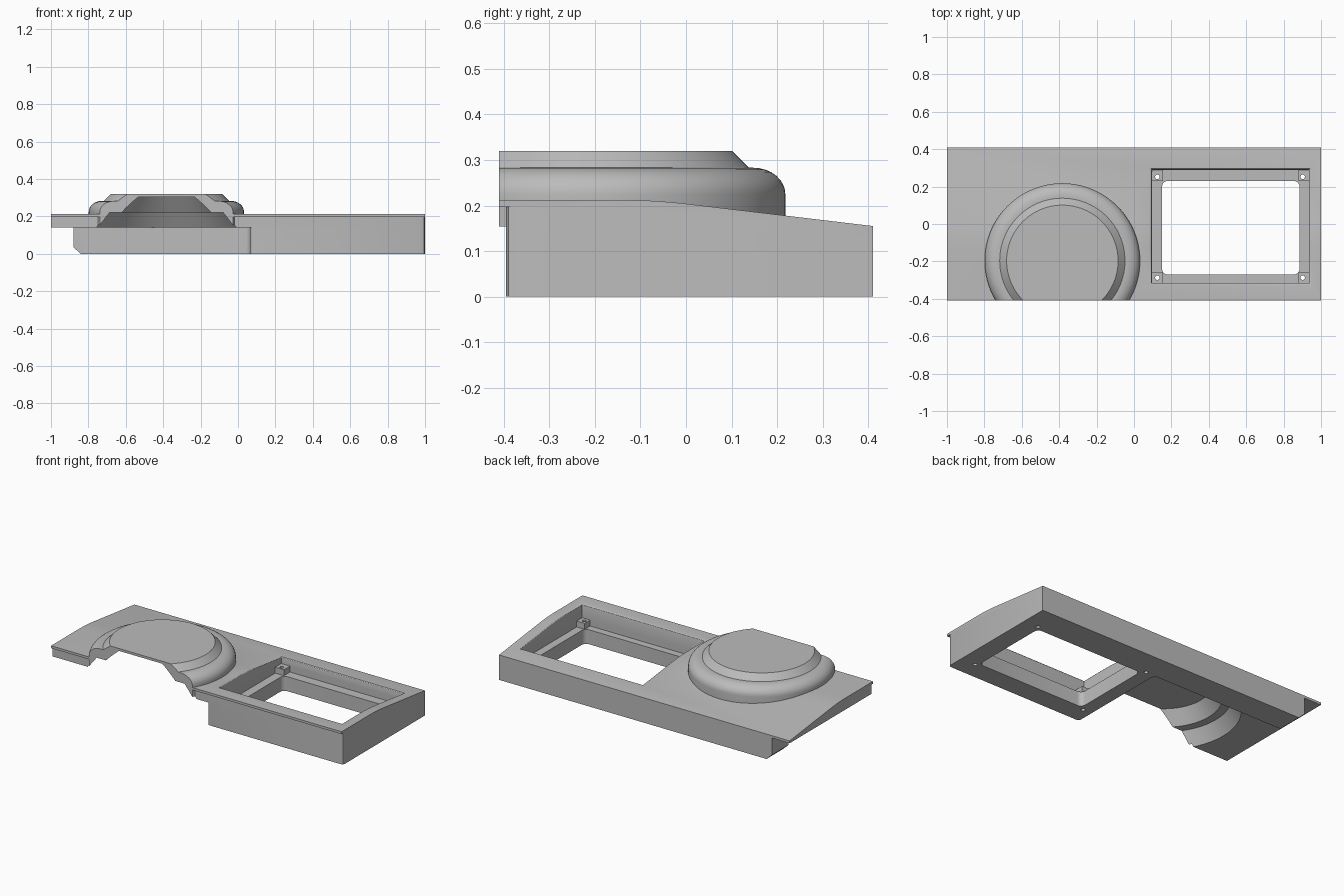
import bpy, bmesh, math
from mathutils import Vector

old = bpy.data.objects.get("Cube")
if old:
    bpy.data.objects.remove(old, do_unlink=True)

grey = bpy.data.materials.new("plain_grey")
grey.use_nodes = True
colour = (0.5, 0.5, 0.5, 1)
grey.diffuse_color = colour
grey.node_tree.nodes["Principled BSDF"].inputs["Base Color"].default_value = colour


def to_object(name, bm):
    bmesh.ops.recalc_face_normals(bm, faces=bm.faces)
    mesh = bpy.data.meshes.new(name)
    bm.to_mesh(mesh)
    bm.free()
    mesh.materials.append(grey)
    ob = bpy.data.objects.new(name, mesh)
    bpy.context.collection.objects.link(ob)
    return ob


def prism(name, pts, axis, lo, hi):
    """Extrude a 2D outline along x (yz outline), y (xz outline) or z (xy outline)."""
    bm = bmesh.new()
    place = {"x": lambda a, b: (lo, a, b), "y": lambda a, b: (a, lo, b), "z": lambda a, b: (a, b, lo)}[axis]
    face = bm.faces.new([bm.verts.new(place(a, b)) for a, b in pts])
    out = bmesh.ops.extrude_face_region(bm, geom=[face])
    step = Vector([(hi - lo) * (axis == k) for k in "xyz"])
    bmesh.ops.translate(bm, vec=step, verts=[v for v in out["geom"] if isinstance(v, bmesh.types.BMVert)])
    return to_object(name, bm)


def rounded(corners, steps=5):
    """Outline from (x, y, radius) corners, each radius drawn as a tangent curve."""
    pts = []
    for i, (x, y, r) in enumerate(corners):
        p = Vector((x, y))
        if r == 0:
            pts.append((x, y))
            continue
        a = p + (Vector(corners[i - 1][:2]) - p).normalized() * r
        b = p + (Vector(corners[(i + 1) % len(corners)][:2]) - p).normalized() * r
        centre = a + b - p
        for k in range(steps + 1):
            t = k / steps * math.pi / 2
            pts.append(tuple(centre + (a - centre) * math.cos(t) + (b - centre) * math.sin(t)))
    return pts


def rect(x0, x1, y0, y1, r=0):
    return rounded([(x0, y0, r), (x1, y0, r), (x1, y1, r), (x0, y1, r)])


def lathe(name, profile, cx, cy, front=None, sides=96):
    """Solid of revolution, optionally sliced flat at the front."""
    bm = bmesh.new()
    rings = []
    for r, z in profile:
        angles = [2 * math.pi * k / sides for k in range(sides)]
        rings.append([bm.verts.new((cx + r * math.cos(t), cy + r * math.sin(t), z)) for t in angles])
    for low, high in zip(rings, rings[1:]):
        for k in range(sides):
            n = (k + 1) % sides
            bm.faces.new((low[k], low[n], high[n], high[k]))
    bm.faces.new(rings[0])
    bm.faces.new(rings[-1])
    if front is not None:
        bmesh.ops.bisect_plane(bm, geom=bm.verts[:] + bm.edges[:] + bm.faces[:], plane_co=(0, front, 0),
                               plane_no=(0, -1, 0), clear_outer=True)
        bmesh.ops.holes_fill(bm, edges=[e for e in bm.edges if e.is_boundary])
    return to_object(name, bm)


def combine(target, tool, operation):
    mod = target.modifiers.new("combine", "BOOLEAN")
    mod.operation, mod.solver, mod.object = operation, "EXACT", tool
    bpy.context.view_layer.objects.active = target
    bpy.ops.object.modifier_apply(modifier=mod.name)
    bpy.data.objects.remove(tool, do_unlink=True)


FRONT, BACK, WALL = -0.41, 0.41, -0.395
X0, X1, Y0, Y1 = 0.095, 0.935, -0.315, 0.29     # recess

# Top panel with front lip and a slope falling to the back
slope = [(FRONT, 0.212), (-0.13, 0.212), (-0.085, 0.211), (-0.04, 0.208), (0, 0.204), (BACK, 0.155)]
panel = prism("panel", slope + [(BACK, 0.14), (WALL, 0.14), (WALL, 0.197), (FRONT, 0.197)], "x", -1, 1)

# Deep box on the left and rear wall strip
base = prism("base", rounded([(0.065, WALL, 0.018), (1, WALL, 0), (1, BACK, 0), (-0.88, BACK, 0),
                              (-0.88, 0.25, 0), (0.065, 0.25, 0.03)]), "z", 0, 0.147)
combine(base, prism("strip_chamfer", [(-0.9, -0.02), (-0.82, -0.02), (-0.88, 0.036), (-0.9, 0.055)],
                    "y", 0, 0.6), "DIFFERENCE")
combine(panel, base, "UNION")
combine(panel, prism("corner_cut", [(0.98, -0.42), (1.02, -0.42), (1.02, -0.378), (1, -0.378),
                                    (0.995, -0.39), (0.983, WALL)], "z", -0.1, 0.197), "DIFFERENCE")

# Recess with a softened rim
combine(panel, prism("recess", rect(X0, X1, Y0, Y1), "z", 0.09, 0.4), "DIFFERENCE")
bm = bmesh.new()
bm.from_mesh(panel.data)


def on_rim(e):
    a, b = (v.co for v in e.verts)
    flat = [abs(a.x - x) < 1e-4 and abs(b.x - x) < 1e-4 for x in (X0, X1)]
    flat += [abs(a.y - y) < 1e-4 and abs(b.y - y) < 1e-4 for y in (Y0, Y1)]
    inside = all(X0 - 1e-4 < v.x < X1 + 1e-4 and Y0 - 1e-4 < v.y < Y1 + 1e-4 for v in (a, b))
    return any(flat) and inside and min(a.z, b.z) > 0.15


bmesh.ops.bevel(bm, geom=[e for e in bm.edges if on_rim(e)], offset=0.012, segments=3,
                profile=0.5, affect="EDGES")
bm.to_mesh(panel.data)
bm.free()

# Window opening, corner bosses and screw holes
combine(panel, prism("window", rect(0.15, 0.885, -0.27, 0.23, 0.03), "z", -0.1, 0.4), "DIFFERENCE")
corners = [(x, y) for x in (0, 1) for y in (0, 1)]
for x, y in corners:
    bx = (0.902, 0.94) if x else (0.09, 0.128)
    bx = (0.88, 0.94) if x else (0.09, 0.155)
    by = (0.23, 0.295) if y else (-0.32, -0.26)
    combine(panel, prism("boss", rect(*bx, *by), "z", 0.08, 0.127), "UNION")
for x, y in corners:
    hole = lathe("screw_hole", [(0.012, -0.1), (0.012, 0.3)], 0.902 if x else 0.125,
                 0.252 if y else -0.287, sides=20)
    combine(panel, hole, "DIFFERENCE")

# Stepped round dome, hollow below and sliced at the front
CX, CY = -0.383, -0.197
shoulder = [(0.345 + 0.07 * math.cos(t), 0.225 + 0.058 * math.sin(t))
            for t in (k * math.pi / 16 for k in range(9))]
dome = lathe("dome", [(0.415, 0.15)] + shoulder + [(0.335, 0.283), (0.298, 0.32)], CX, CY, FRONT)
combine(panel, dome, "UNION")
cavity = lathe("cavity", [(0.424, 0.1), (0.424, 0.14), (0.37, 0.222), (0.32, 0.222), (0.26, 0.305)], CX, CY)
# Keep the cavity clear of the box wall
combine(cavity, prism("trim", rect(0.04, 0.6, -0.9, 0.5), "z", 0, 0.4), "DIFFERENCE")
combine(panel, cavity, "DIFFERENCE")

panel.name = "control_panel_housing"
bpy.ops.object.select_all(action="DESELECT")
panel.select_set(True)
bpy.context.view_layer.objects.active = panel
bpy.ops.object.shade_smooth_by_angle(angle=math.radians(30))
